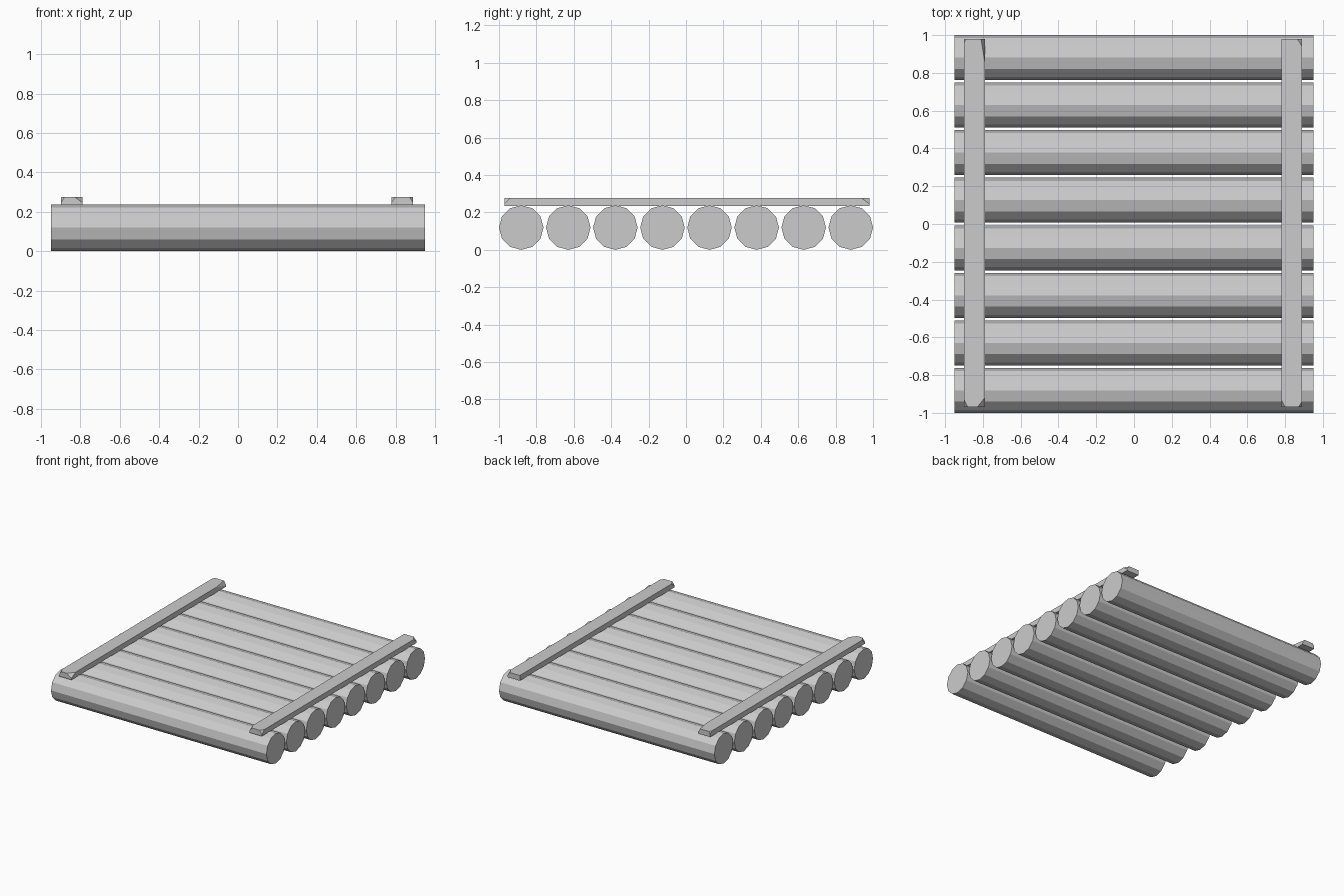
import bpy, bmesh
from math import pi
from mathutils import Vector

if "Cube" in bpy.data.objects:
    bpy.data.objects.remove(bpy.data.objects["Cube"])

R = 0.119      # log radius
N = 8          # number of logs
SPAN = 1 - R   # outermost log centre


def add_object(name, bm):
    bmesh.ops.recalc_face_normals(bm, faces=bm.faces[:])
    mesh = bpy.data.meshes.new(name)
    bm.to_mesh(mesh)
    bm.free()
    obj = bpy.data.objects.new(name, mesh)
    bpy.context.collection.objects.link(obj)
    return obj


def log(name, y):
    bpy.ops.mesh.primitive_cylinder_add(vertices=12, radius=R, depth=1.9,
                                        location=(0, y, R), rotation=(0, pi / 2, 0))
    bpy.context.object.name = name


def plank(name, x0, x1, cuts):
    """Flat beam whose top corners are hewn off; cuts = (side x, side y, dx, dy, dz)."""
    lo, hi = Vector((x0, -0.97, 0.234)), Vector((x1, 0.98, 0.276))
    bm = bmesh.new()
    bmesh.ops.create_cube(bm, size=1)
    for v in bm.verts:
        v.co = [hi[i] if v.co[i] > 0 else lo[i] for i in range(3)]
    for sx, sy, dx, dy, dz in cuts:
        corner = Vector((hi.x if sx > 0 else lo.x, hi.y if sy > 0 else lo.y, hi.z))
        normal = Vector((sx / dx, sy / dy, 1 / dz)).normalized()
        geom = bm.verts[:] + bm.edges[:] + bm.faces[:]
        cut = bmesh.ops.bisect_plane(bm, geom=geom, plane_co=corner - Vector((sx * dx, 0, 0)),
                                     plane_no=normal, clear_outer=True)
        edges = [e for e in cut["geom_cut"] if isinstance(e, bmesh.types.BMEdge)]
        bmesh.ops.holes_fill(bm, edges=edges, sides=0)
    add_object(name, bm)


# Deck logs
for i in range(N):
    log(f"log_{i + 1}", -SPAN + 2 * SPAN * i / (N - 1))

# Cross planks with roughly hewn ends
plank("left_plank", -0.90, -0.79, [(-1, -1, 0.02, 0.04, 0.03), (1, -1, 0.04, 0.05, 0.03),
                                   (1, 1, 0.02, 0.12, 0.035), (-1, 1, 0.012, 0.02, 0.02)])
plank("right_plank", 0.78, 0.89, [(-1, -1, 0.02, 0.04, 0.03), (1, -1, 0.02, 0.03, 0.03),
                                  (1, 1, 0.025, 0.04, 0.03)])
